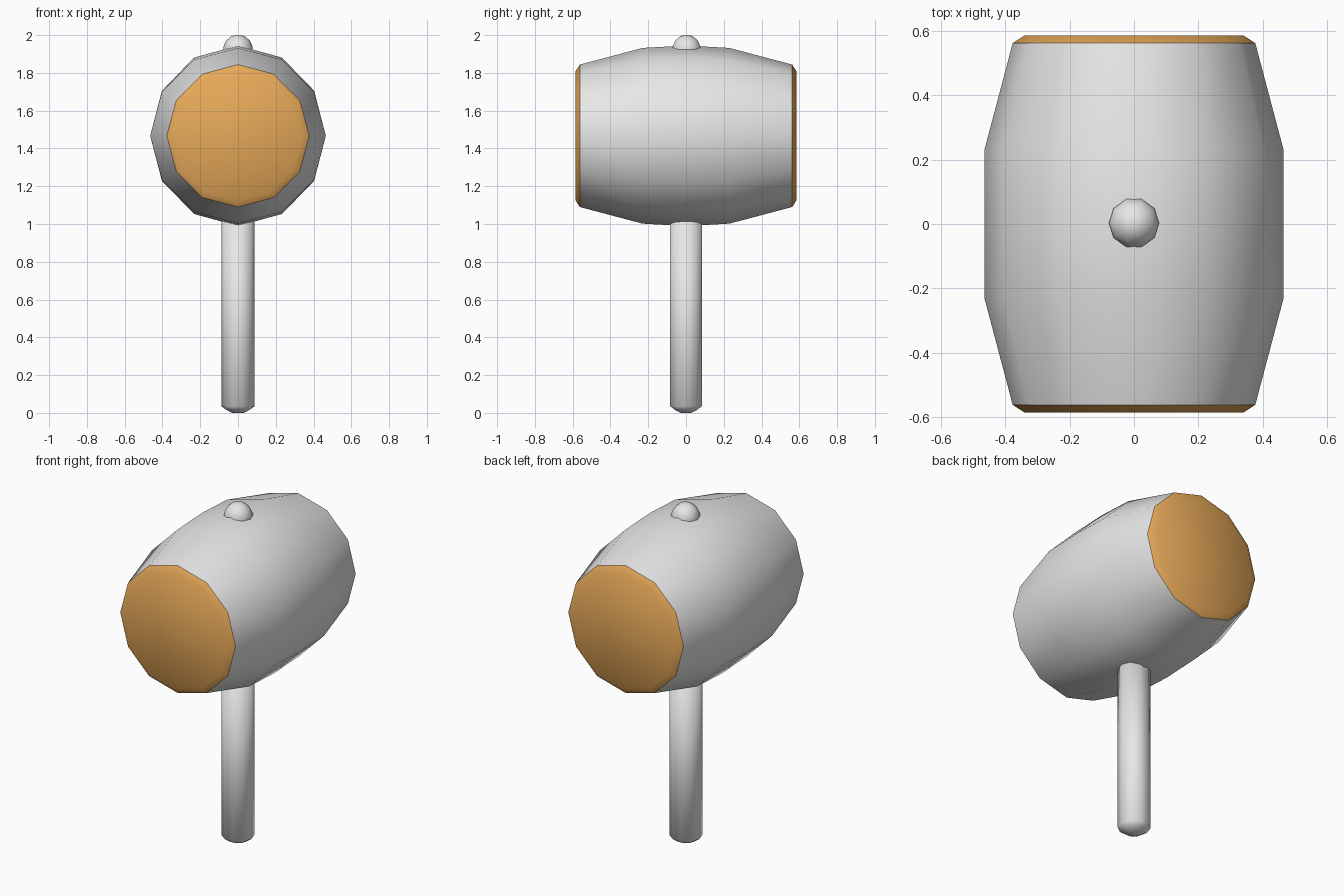
import bpy, bmesh, math
from mathutils import Matrix

cube = bpy.data.objects.get("Cube")
if cube:
    bpy.data.objects.remove(cube, do_unlink=True)


def material(name, rgb):
    mat = bpy.data.materials.new(name)
    mat.use_nodes = True
    color = (*rgb, 1)
    mat.diffuse_color = color
    mat.node_tree.nodes["Principled BSDF"].inputs["Base Color"].default_value = color
    return mat


GREY = material("pale grey", (0.8, 0.8, 0.8))
ORANGE = material("wood orange", (0.8, 0.4, 0.1))


def lathe(name, profile, sides, mat, matrix, caps=(True, True)):
    """Stack of rings (radius x, radius y, height) joined into a tube, ends optionally closed."""
    bm = bmesh.new()
    rings = []
    for rx, ry, h in profile:
        angles = [math.tau * i / sides for i in range(sides)]
        rings.append([bm.verts.new((rx * math.cos(a), ry * math.sin(a), h)) for a in angles])
    for low, high in zip(rings, rings[1:]):
        for i in range(sides):
            j = (i + 1) % sides
            bm.faces.new((low[i], low[j], high[j], high[i]))
    if caps[0]:
        bm.faces.new(rings[0][::-1])
    if caps[1]:
        bm.faces.new(rings[-1])
    for face in bm.faces:
        face.smooth = True
    bm.transform(matrix)
    mesh = bpy.data.meshes.new(name)
    bm.to_mesh(mesh)
    bm.free()
    mesh.materials.append(mat)
    obj = bpy.data.objects.new(name, mesh)
    bpy.context.collection.objects.link(obj)
    return obj


HEAD_Z = 1.467
END_R, MID_R, END_Y = 0.377, 0.465, 0.562


def along_y(angle):
    return Matrix.Translation((0, 0, HEAD_Z)) @ Matrix.Rotation(angle, 4, "X")


# Barrel-shaped head, a little taller in the middle
lathe("head", [(END_R, END_R, -END_Y), (MID_R, MID_R, -0.23), (MID_R, 0.478, 0),
               (MID_R, MID_R, 0.23), (END_R, END_R, END_Y)],
      12, GREY, along_y(math.pi / 2), (False, False))

# Chamfered striking faces at both ends
for name, angle in (("front_face", math.pi / 2), ("back_face", -math.pi / 2)):
    lathe(name, [(END_R, END_R, END_Y), (0.34, 0.34, 0.586)],
          12, ORANGE, along_y(angle), (False, True))

# Handle with a rounded foot
lathe("handle", [(0.03, 0.03, 0), (0.055, 0.055, 0.012), (0.088, 0.088, 0.035), (0.088, 0.088, 1.1)],
      10, GREY, Matrix.Identity(4))

# Domed end of the handle above the head
lathe("top_knob", [(0.078, 0.078, 1.88), (0.078, 0.078, 1.938), (0.062, 0.062, 1.972),
                   (0.034, 0.034, 1.995), (0.012, 0.012, 2.0)],
      10, GREY, Matrix.Translation((0, 0.003, 0)))
